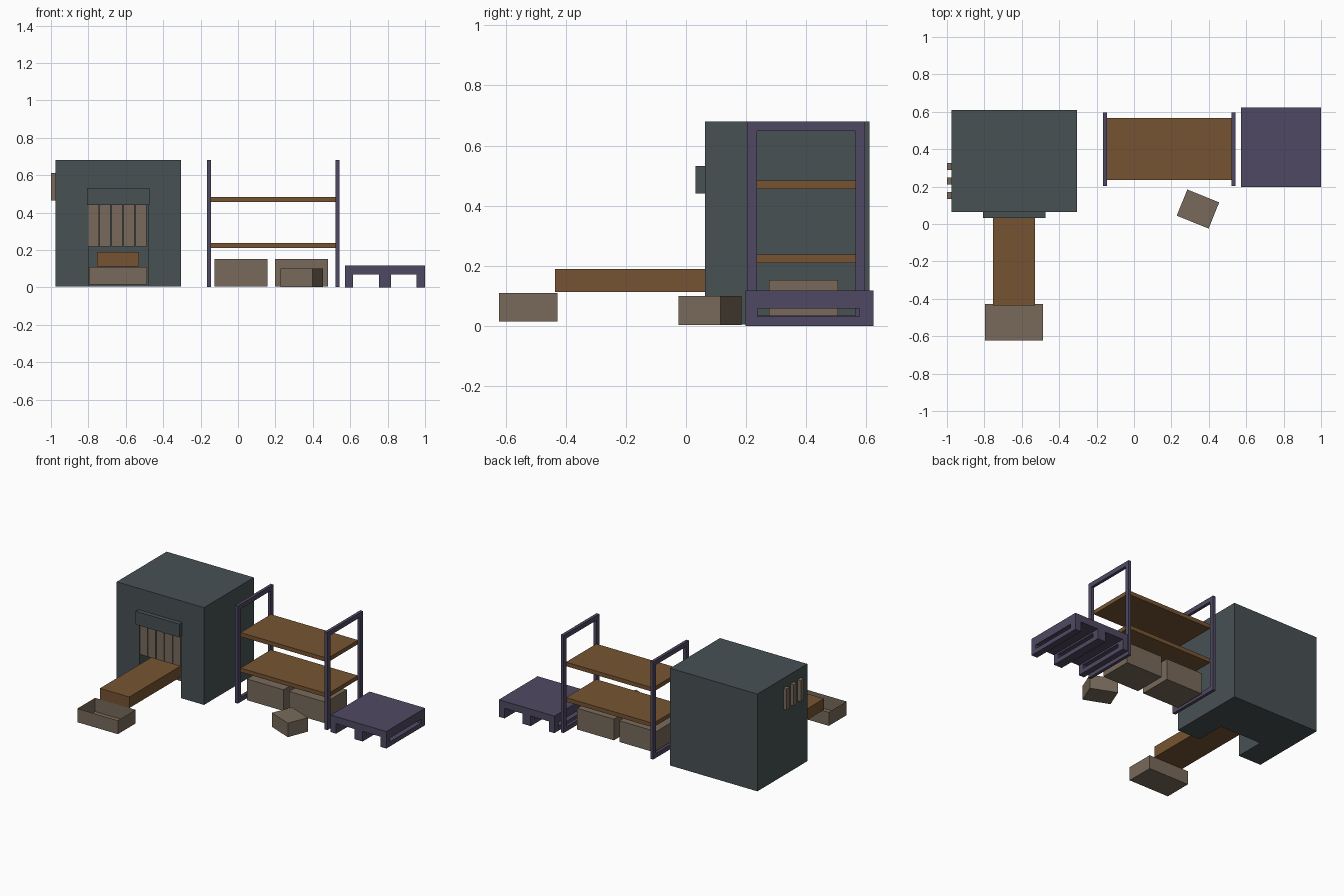
import bpy, bmesh, math
from mathutils import Matrix

if "Cube" in bpy.data.objects:
    bpy.data.objects.remove(bpy.data.objects["Cube"])


def mat(name, rgb):
    m = bpy.data.materials.new(name)
    lin = [(c / 255 / 12.92) if c < 10 else ((c / 255 + 0.055) / 1.055) ** 2.4 for c in rgb]
    m.diffuse_color = (*lin, 1)
    m.use_nodes = True
    m.node_tree.nodes["Principled BSDF"].inputs["Base Color"].default_value = m.diffuse_color
    return m


SLATE = mat("slate grey", (72, 81, 84))
BROWN = mat("wood brown", (118, 84, 50))
TAUPE = mat("cardboard taupe", (120, 106, 91))
PURPLE = mat("dusk purple", (79, 73, 98))


def finish(name, bm, material):
    bmesh.ops.recalc_face_normals(bm, faces=bm.faces)
    me = bpy.data.meshes.new(name)
    bm.to_mesh(me)
    bm.free()
    me.materials.append(material)
    ob = bpy.data.objects.new(name, me)
    bpy.context.collection.objects.link(ob)
    return ob


def box(name, x, y, z, material, rot=0, open_top=False):
    """Box from (min, max) pairs, turned about its own centre."""
    bm = bmesh.new()
    bmesh.ops.create_cube(bm, size=1)
    if open_top:
        top = [f for f in bm.faces if f.normal.z > 0.5]
        bmesh.ops.delete(bm, geom=top, context='FACES_ONLY')
    size = Matrix.Diagonal((x[1] - x[0], y[1] - y[0], z[1] - z[0], 1))
    bm.transform(Matrix.Rotation(rot, 4, 'Z') @ size)
    ob = finish(name, bm, material)
    ob.location = [(a + b) / 2 for a, b in (x, y, z)]
    return ob


def frame_x(name, x, y, z, t, material):
    """Rectangular frame standing in the YZ plane, bar width t."""
    bm = bmesh.new()
    rings = []
    for px in x:
        for k in (0, t):
            rings.append([bm.verts.new((px, py, pz)) for py, pz in
                          ((y[0] + k, z[0] + k), (y[1] - k, z[0] + k),
                           (y[1] - k, z[1] - k), (y[0] + k, z[1] - k))])
    for a, b in ((0, 1), (1, 3), (3, 2), (2, 0)):
        for i in range(4):
            j = (i + 1) % 4
            bm.faces.new((rings[a][i], rings[a][j], rings[b][j], rings[b][i]))
    return finish(name, bm, material)


# Machine housing: arch-shaped front part with a doorway, solid behind it
X0, X1, D0, D1 = -0.975, -0.305, -0.80, -0.48
Y0, YR, Y1, ZD, ZT = 0.063, 0.27, 0.61, 0.45, 0.68
bm = bmesh.new()
arch = [(X0, 0.005), (D0, 0.005), (D0, ZD), (D1, ZD), (D1, 0.005), (X1, 0.005), (X1, ZT), (X0, ZT)]
face = bm.faces.new([bm.verts.new((x, Y0, z)) for x, z in arch])
ext = bmesh.ops.extrude_face_region(bm, geom=[face])
bmesh.ops.translate(bm, vec=(0, YR - Y0, 0),
                    verts=[g for g in ext["geom"] if isinstance(g, bmesh.types.BMVert)])
# close the doorway and carry the outline on to the back
bm.verts.ensure_lookup_table()
back = [v for v in bm.verts if v.co.y > YR - 0.001]
cap = [f for f in bm.faces if all(v in back for v in f.verts)]
bmesh.ops.delete(bm, geom=cap, context='FACES_ONLY')


def at(x, z):
    return min(back, key=lambda v: abs(v.co.x - x) + abs(v.co.z - z))


inner = [at(*p) for p in arch[1:5]]
bm.faces.new(inner)
loop = [at(*arch[i]) for i in (0, 1, 4, 5, 6, 7)]
far = [bm.verts.new((v.co.x, Y1, v.co.z)) for v in loop]
for i in range(6):
    j = (i + 1) % 6
    bm.faces.new((loop[i], loop[j], far[j], far[i]))
bm.faces.new(far)
finish("machine_housing", bm, SLATE)

# Hood above the doorway, strip curtain, side vents
box("doorway_hood", (-0.808, -0.473), (0.032, 0.066), (0.44, 0.532), SLATE)
for i in range(5):
    x = -0.803 + i * 0.0635
    box(f"curtain_strip_{i + 1}", (x, x + 0.059), (0.07, 0.08), (0.22, 0.45), TAUPE)
for i in range(3):
    y = 0.134 + i * 0.078
    box(f"side_vent_{i + 1}", (-1.0, -0.97), (y, y + 0.036), (0.465, 0.612), TAUPE)

# Conveyor and catch bin
box("conveyor", (-0.755, -0.53), (-0.435, 0.25), (0.113, 0.19), BROWN)
box("catch_bin", (-0.797, -0.487), (-0.622, -0.428), (0.015, 0.11), TAUPE, open_top=True)

# Storage rack
for side, x in (("left", -0.165), ("right", 0.522)):
    frame_x(f"rack_frame_{side}", (x, x + 0.021), (0.204, 0.595), (0.003, 0.68), 0.032, PURPLE)
for i, z in enumerate((0.21, 0.456)):
    box(f"rack_shelf_{i + 1}", (-0.145, 0.524), (0.235, 0.567), (z, z + 0.028), BROWN)
for i, x in enumerate((-0.125, 0.199)):
    box(f"rack_carton_{i + 1}", (x, x + 0.282), (0.276, 0.506), (0.005, 0.152), TAUPE)

# Loose carton
box("loose_carton", (0.25, 0.434), (0.0045, 0.1555), (0.003, 0.1), TAUPE, rot=math.radians(-22))

# Pallet: deck on three slotted runners
box("pallet_deck", (0.573, 1.0), (0.198, 0.624), (0.07, 0.118), PURPLE)
for i, x in enumerate(((0.573, 0.615), (0.755, 0.818), (0.955, 1.0))):
    for j, y in enumerate(((0.198, 0.238), (0.577, 0.624))):
        box(f"runner_post_{i + 1}_{j + 1}", x, y, (0, 0.071), PURPLE)
    for part, z in (("foot", (0, 0.031)), ("cap", (0.058, 0.071))):
        box(f"runner_{part}_{i + 1}", x, (0.237, 0.578), z, PURPLE)
